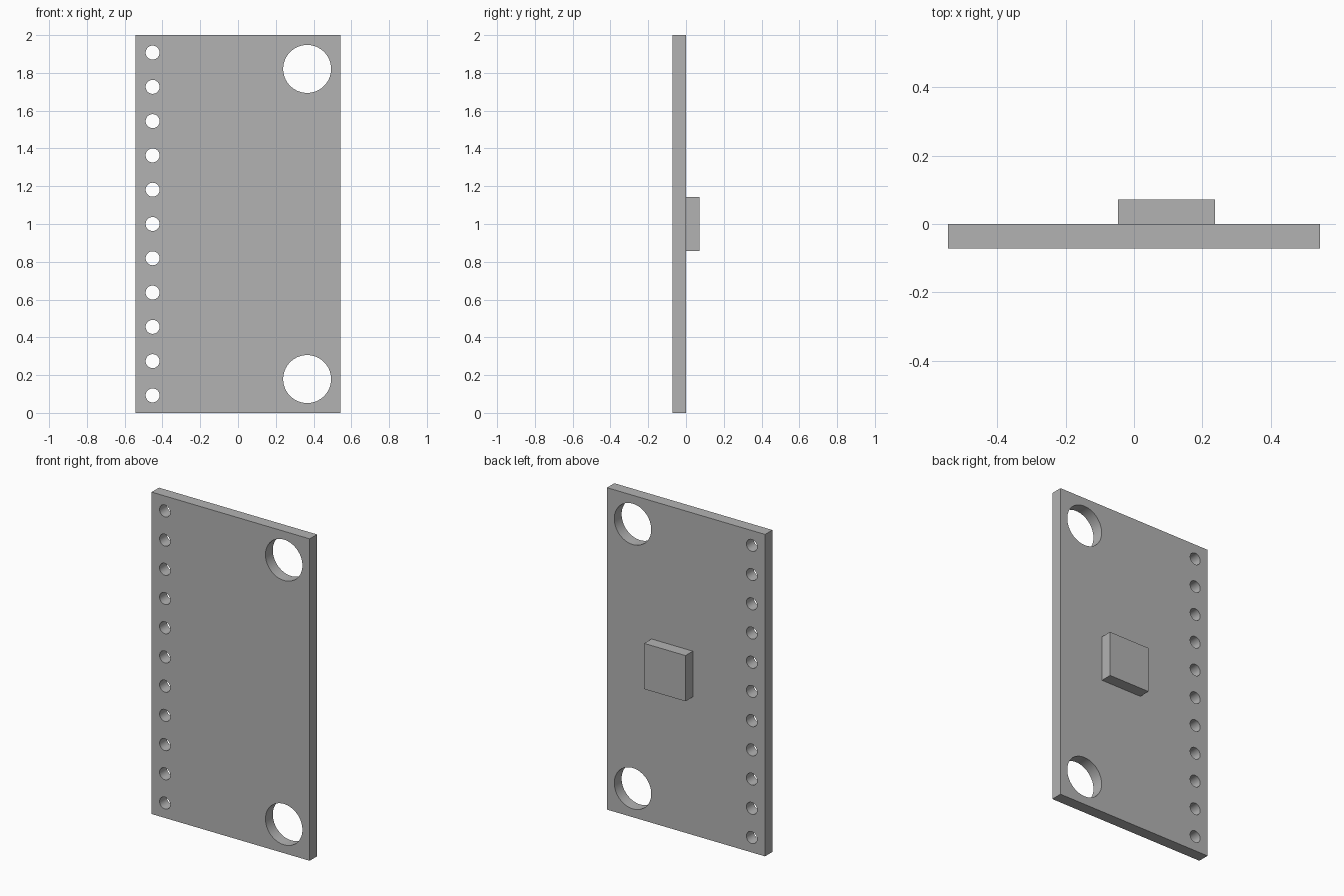
import bpy
import bmesh
from math import cos, sin, tau
from mathutils import Vector

cube = bpy.data.objects.get("Cube")
if cube:
    bpy.data.objects.remove(cube, do_unlink=True)

HALF_WIDTH, HEIGHT, THICK = 0.543, 2.0, 0.072
PIN_COUNT, PIN_PITCH = 11, 0.1815

grey = bpy.data.materials.new("plain grey")
grey.use_nodes = True
colour = (0.45, 0.45, 0.45, 1)
grey.diffuse_color = colour
grey.node_tree.nodes["Principled BSDF"].inputs["Base Color"].default_value = colour


def circle(x, z, radius, sides):
    return [(x + radius * cos(tau * i / sides), z + radius * sin(tau * i / sides))
            for i in range(sides)]


def rectangle(x0, x1, z0, z1):
    return [(x0, z0), (x1, z0), (x1, z1), (x0, z1)]


def plate(name, loops, y0, y1):
    """Fill the outline (first loop) minus the holes, then extrude along y."""
    bm = bmesh.new()
    for loop in loops:
        verts = [bm.verts.new((x, y0, z)) for x, z in loop]
        for a, b in zip(verts, verts[1:] + verts[:1]):
            bm.edges.new((a, b))
    bmesh.ops.triangle_fill(bm, edges=bm.edges[:], use_beauty=True)
    result = bmesh.ops.extrude_face_region(bm, geom=bm.faces[:], use_keep_orig=True)
    moved = [v for v in result["geom"] if isinstance(v, bmesh.types.BMVert)]
    bmesh.ops.translate(bm, verts=moved, vec=Vector((0, y1 - y0, 0)))
    bmesh.ops.recalc_face_normals(bm, faces=bm.faces[:])
    mesh = bpy.data.meshes.new(name)
    bm.to_mesh(mesh)
    bm.free()
    mesh.materials.append(grey)
    obj = bpy.data.objects.new(name, mesh)
    bpy.context.collection.objects.link(obj)
    bpy.ops.object.select_all(action="DESELECT")
    obj.select_set(True)
    bpy.context.view_layer.objects.active = obj
    bpy.ops.object.shade_smooth_by_angle()
    return obj


# Board with a column of pin holes and two mounting holes
middle = HEIGHT / 2
outline = rectangle(-HALF_WIDTH, HALF_WIDTH, 0, HEIGHT)
pin_holes = [circle(-0.452, middle + (i - PIN_COUNT // 2) * PIN_PITCH, 0.037, 32)
             for i in range(PIN_COUNT)]
mount_holes = [circle(0.366, middle + side * 0.821, 0.127, 64) for side in (-1, 1)]
plate("circuit_board", [outline] + pin_holes + mount_holes, -THICK, 0)

# Square chip on the back
plate("chip", [rectangle(-0.047, 0.237, middle - 0.142, middle + 0.142)], 0, THICK)
